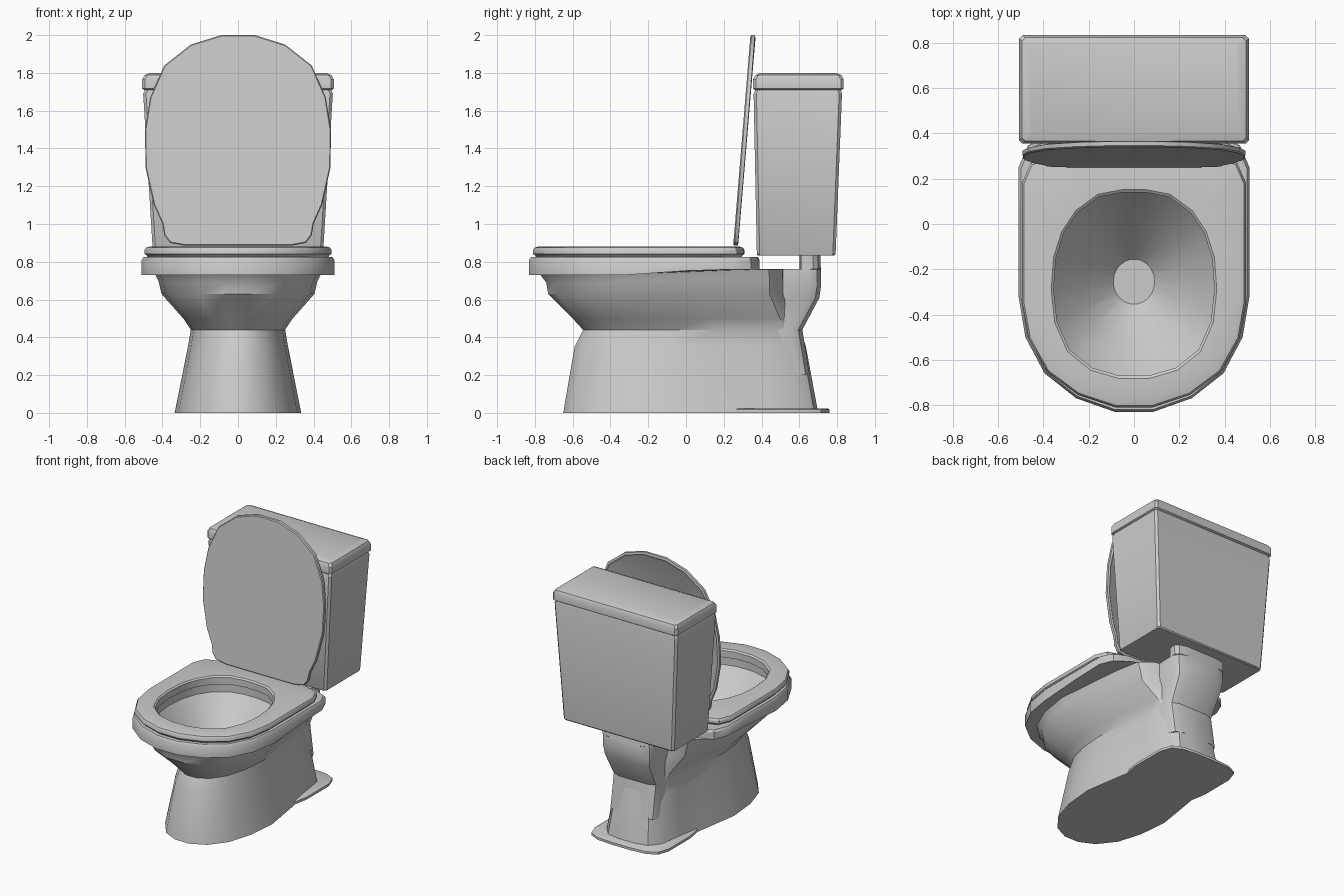
import bpy, bmesh, math

if "Cube" in bpy.data.objects:
    bpy.data.objects.remove(bpy.data.objects["Cube"])

def loft(name, rings, caps=True, closed=False, angle=35):
    """Skin a stack of equal-length point rings into one smooth object."""
    bm = bmesh.new()
    vs = [[bm.verts.new(p) for p in r] for r in rings]
    n = len(vs[0])
    pairs = list(zip(vs, vs[1:])) + ([(vs[-1], vs[0])] if closed else [])
    for a, b in pairs:
        for i in range(n):
            j = (i + 1) % n
            bm.faces.new((a[i], a[j], b[j], b[i]))
    if caps:
        bm.faces.new(vs[0][::-1])
        bm.faces.new(vs[-1])
    bmesh.ops.recalc_face_normals(bm, faces=bm.faces)
    me = bpy.data.meshes.new(name)
    bm.to_mesh(me)
    bm.free()
    ob = bpy.data.objects.new(name, me)
    bpy.context.collection.objects.link(ob)
    bpy.ops.object.select_all(action='DESELECT')
    ob.select_set(True)
    bpy.context.view_layer.objects.active = ob
    bpy.ops.object.shade_smooth_by_angle(angle=math.radians(angle))
    return ob

def mirror(half):
    return half + [(-x, y) for x, y in reversed(half)]

# Half outlines, front to back: rim, seat hole
RIM = mirror([(.085, -.83), (.255, -.77), (.395, -.66), (.48, -.5), (.51, -.32),
              (.51, 0), (.51, .25), (.47, .345), (.36, .385), (.15, .39)])
HOLE = mirror([(.065, -.67), (.185, -.635), (.285, -.555), (.34, -.43), (.355, -.29),
               (.345, -.15), (.31, -.04), (.25, .05), (.155, .12), (.05, .14)])
CY = -.255

def fit(w, yf, yb, z):
    return [(x / .51 * w, yf + (y + .83) / 1.22 * (yb - yf), z) for x, y in RIM]

def hole(s, z):
    return [(x * s, CY + (y - CY) * s, z) for x, y in HOLE]

def body(z, w, b, yf, yb, rise=0):
    m = (1 + b) / 2
    half = [(.17, 0), (.5, .04), (.78, .13), (.94, .26), (1, .42), (m, .62),
            (b, .8), (.9 * b, .93), (.65 * b, .985), (.25 * b, 1)]
    return [(x * w, yf + t * (yb - yf), z + rise * min(1, max(0, t * 1.6 - .4)))
            for x, t in mirror(half)]

# Pedestal, bowl shell, rim and basin as one skin
rings = [body(0, .335, .75, -.65, .70), body(.35, .265, .78, -.59, .635),
         body(.44, .25, .82, -.545, .605), body(.50, .29, .82, -.60, .58),
         body(.63, .405, .82, -.73, .53), body(.69, .42, .84, -.74, .53, .02),
         body(.73, .44, .84, -.77, .53, .03)]
rings.append([(x, y, .73 + .03 * min(1, max(0, (y + .3) / .4))) for x, y in RIM])
rings += [fit(.51, -.83, .39, .81), fit(.50, -.82, .38, .825),
          hole(1.04, .825), hole(1.04, .76), hole(1.0, .74), hole(.68, .58)]
disc = []
for x, y in HOLE:
    a = math.atan2(y - CY, x)
    disc.append((.092 * math.cos(a), CY + .1 * math.sin(a), .40))
rings.append(disc)
loft("bowl_and_pedestal", rings)

# Rear neck that carries the tank
def neck(z, y0, y1, w):
    c = .06 if y1 - y0 > .2 else .04
    half = [(w * .5, y0), (w * .95, y0 + .01), (w, y0 + .03), (w, y1 - c),
            (w * .9, y1 - c * .35), (w * .6, y1)]
    return [(x, y, z) for x, y in mirror(half)]
loft("neck", [neck(.2, .3, .655, .19), neck(.44, .3, .616, .19), neck(.61, .3, .706, .2),
              neck(.68, .3, .716, .21), neck(.76, .3, .715, .21),
              neck(.762, .6, .714, .21), neck(.85, .6, .71, .21)])

# Foot flange at the back of the base
loft("foot_flange", [body(0, .3, 1, .1, .76), body(.018, .3, 1, .1, .76),
                     body(.024, .29, 1, .11, .75)])

# Seat ring
loft("seat", [fit(.475, -.79, .29, .822), fit(.485, -.80, .30, .835),
              fit(.495, -.81, .31, .842), fit(.495, -.81, .31, .862),
              fit(.487, -.802, .302, .875), fit(.465, -.78, .28, .881),
              hole(1.03, .881), hole(1.0, .872), hole(1.0, .822)], caps=False, closed=True)

# Raised lid, leaning back, with a recessed rear face
LID = mirror([(.28, .885), (.36, .90), (.39, .94), (.40, 1.0), (.445, 1.1), (.49, 1.3),
              (.492, 1.5), (.465, 1.67), (.39, 1.84), (.25, 1.95), (.09, 2.0)])
def lid(s, dy):
    return [(x * s, .25 + dy + (z - .88) * .081, 1.44 + (z - 1.44) * s) for x, z in LID]
loft("lid", [lid(.99, 0), lid(1, .006), lid(1, .024), lid(.97, .027), lid(.94, .017)])

# Tank and tank cover
def rect(z, w, y0, y1, r=.015):
    return [(w - r, y0, z), (w, y0 + r, z), (w, y1 - r, z), (w - r, y1, z),
            (r - w, y1, z), (-w, y1 - r, z), (-w, y0 + r, z), (r - w, y0, z)]
loft("tank", [rect(.832, .445, .38, .785), rect(.84, .45, .375, .792),
              rect(1.69, .502, .358, .826), rect(1.705, .495, .365, .82),
              rect(1.72, .495, .365, .82)])
loft("tank_cover", [rect(1.71, .498, .363, .825), rect(1.717, .507, .355, .835),
                    rect(1.765, .507, .355, .835), rect(1.788, .495, .367, .823),
                    rect(1.8, .465, .397, .793)])
